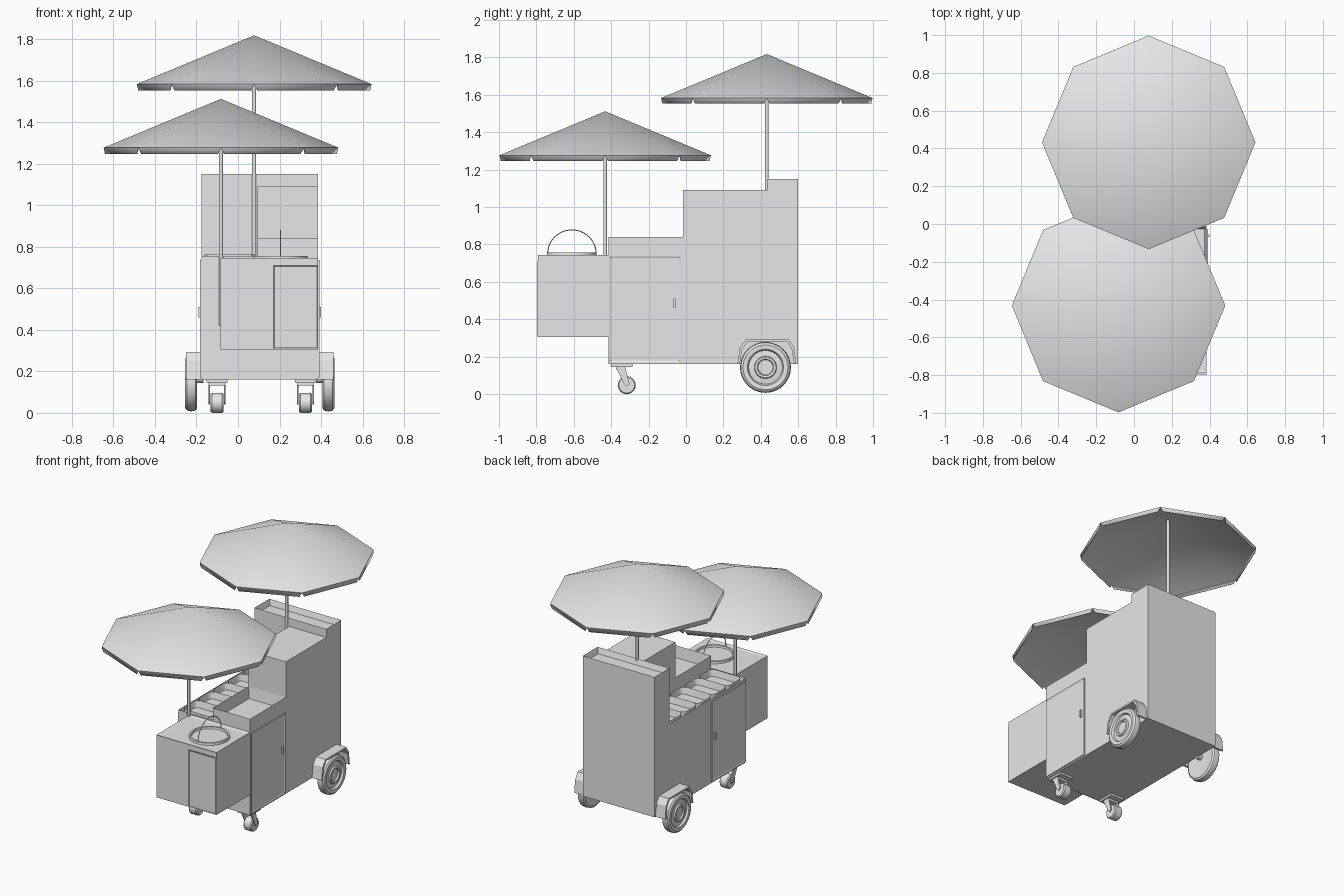
import bpy, bmesh, math
from mathutils import Vector, Matrix

if "Cube" in bpy.data.objects:
    bpy.data.objects.remove(bpy.data.objects["Cube"])

grey = bpy.data.materials.new("light_grey")
grey.use_nodes = True
COLOR = (0.8, 0.8, 0.8, 1)
grey.diffuse_color = COLOR
grey.node_tree.nodes["Principled BSDF"].inputs["Base Color"].default_value = COLOR

UP = Vector((0, 0, 1))
MID = 0.105          # centre line of the cart body
LEFT, RIGHT = MID - 0.28, MID + 0.28


def finish(name, bm, smooth=False):
    bmesh.ops.recalc_face_normals(bm, faces=bm.faces)
    mesh = bpy.data.meshes.new(name)
    bm.to_mesh(mesh)
    bm.free()
    mesh.materials.append(grey)
    ob = bpy.data.objects.new(name, mesh)
    bpy.context.collection.objects.link(ob)
    if smooth:
        bpy.ops.object.select_all(action='DESELECT')
        ob.select_set(True)
        bpy.context.view_layer.objects.active = ob
        bpy.ops.object.shade_smooth_by_angle(angle=math.radians(35))
    return ob


def box(name, x, y, z, wall=0, depth=0, side=UP, corner=0):
    """Box from ranges; optionally sinks a recess into the face on one side."""
    bm = bmesh.new()
    bmesh.ops.create_cube(bm, size=1)
    for v in bm.verts:
        v.co = [r[0] if c < 0 else r[1] for c, r in zip(v.co, (x, y, z))]
    bm.normal_update()
    if corner:
        upright = [e for e in bm.edges
                   if abs(e.verts[0].co.z - e.verts[1].co.z) > 1e-4]
        bmesh.ops.bevel(bm, geom=upright, offset=corner, segments=4,
                        profile=0.5, affect='EDGES')
        bm.normal_update()
    if depth:
        face = max(bm.faces, key=lambda f: f.normal.dot(side))
        bmesh.ops.inset_region(bm, faces=[face], thickness=wall)
        bmesh.ops.translate(bm, verts=face.verts, vec=-side * depth)
    return finish(name, bm, corner > 0)


def prism(name, outline, x0, x1):
    """Side outline (y, z) extruded across x."""
    bm = bmesh.new()
    face = bm.faces.new([bm.verts.new((x0, y, z)) for y, z in outline])
    out = bmesh.ops.extrude_face_region(bm, geom=[face])
    verts = [g for g in out["geom"] if isinstance(g, bmesh.types.BMVert)]
    bmesh.ops.translate(bm, verts=verts, vec=(x1 - x0, 0, 0))
    return finish(name, bm)


def lathe(name, profile, centre, axis, steps=40):
    """Profile of (radius, offset along axis) spun around the axis."""
    bm = bmesh.new()
    axis = Vector(axis)
    out = axis.orthogonal().normalized()
    c = Vector(centre)
    vs = [bm.verts.new(c + out * r + axis * h) for r, h in profile]
    edges = [bm.edges.new(p) for p in zip(vs, vs[1:])]
    bmesh.ops.spin(bm, geom=vs + edges, cent=c, axis=axis,
                   angle=math.tau, steps=steps)
    bmesh.ops.remove_doubles(bm, verts=bm.verts, dist=1e-4)
    return finish(name, bm, True)


# Cabinet and the boxes standing on it
SPLIT = 0.094        # between food counter and raised boxes
FRONT, STEP, REAR, BACK = -0.415, -0.016, 0.435, 0.6
box("cabinet_base", (LEFT, RIGHT), (FRONT, BACK), (0.16, 0.68))
box("food_counter", (LEFT, SPLIT), (FRONT, REAR), (0.68, 0.755), 0.012, 0.05)
box("side_tray", (SPLIT, RIGHT), (FRONT, STEP), (0.68, 0.84), 0.015, 0.08)
box("tall_cupboard", (SPLIT, RIGHT), (STEP, REAR), (0.68, 1.09))
box("rear_cupboard", (LEFT, RIGHT), (REAR, BACK), (0.68, 1.15), 0.018, 0.04)

# Food pans
PITCH = (REAR - FRONT - 0.03) / 5
for i in range(5):
    y = FRONT + 0.015 + i * PITCH
    box(f"food_pan_{i + 1}", (LEFT + 0.014, SPLIT - 0.014),
        (y + 0.003, y + PITCH - 0.003), (0.7, 0.762), 0.01, 0.045, corner=0.035)

# Front box with its door
box("front_box", (-0.084, RIGHT), (-0.79, FRONT), (0.305, 0.745), 0.025, 0.006)
box("front_door", (0.17, RIGHT), (-0.796, -0.789), (0.308, 0.71),
    0.008, 0.004, Vector((0, -1, 0)))

# Cooking ring with wire hoop
RING = Vector((0.205, -0.61, 0.74))
lathe("cooking_ring", [(0, 0.003), (0.115, 0.003), (0.118, 0.016),
                       (0.13, 0.016), (0.132, 0)], RING, UP)
hoop = bpy.data.curves.new("wire_hoop", 'CURVE')
hoop.dimensions = '3D'
hoop.bevel_depth = 0.003
hoop.bevel_resolution = 1
hoop.materials.append(grey)
arc = hoop.splines.new('POLY')
arc.points.add(24)
for i, p in enumerate(arc.points):
    a = math.pi * i / 24
    p.co = (RING.x, RING.y + 0.13 * math.cos(a), 0.75 + 0.128 * math.sin(a), 1)
bpy.context.collection.objects.link(bpy.data.objects.new("wire_hoop", hoop))

# Parts repeated on both sides
for label, s in (("left", 1), ("right", -1)):
    wall = MID + s * 0.28

    # Side door and handle
    box(f"{label}_door", sorted((wall, wall + s * 0.007)), (-0.41, -0.03),
        (0.17, 0.735), 0.012, 0.004, Vector((s, 0, 0)))
    box(f"{label}_door_handle", sorted((wall, wall + s * 0.014)),
        (-0.068, -0.056), (0.46, 0.51))

    # Big wheel, stepped from tyre to hub
    hub = (MID + s * 0.33, 0.425, 0.143)
    lathe(f"{label}_big_wheel",
          [(0, -0.025), (0.095, -0.025), (0.12, -0.028), (0.132, -0.02),
           (0.136, 0), (0.132, 0.02), (0.12, 0.029), (0.097, 0.027),
           (0.09, 0.014), (0.06, 0.018), (0.056, 0.028), (0.044, 0.028),
           (0.04, 0.018), (0, 0.018)], hub, (s, 0, 0))
    lathe(f"{label}_axle", [(0, 0), (0.02, 0), (0.02, 0.06), (0, 0.06)],
          (wall - s * 0.01, 0.425, 0.165), (s, 0, 0), 16)

    # Arched mudguard
    arch = [(-0.155, 0.16), (-0.142, 0.25), (-0.11, 0.293),
            (0.12, 0.293), (0.148, 0.25), (0.16, 0.16)]
    outer = [(0.43 + y, z) for y, z in arch]
    inner = [(0.43 + y * 0.92, z - 0.012 * (z > 0.2)) for y, z in arch]
    prism(f"{label}_mudguard", outer + inner[::-1], wall, wall + s * 0.075)

    # Caster
    cx = MID + 0.007 + s * 0.213
    box(f"{label}_caster_plate", (cx - 0.05, cx + 0.05),
        (-0.4, -0.285), (0.146, 0.161))
    box(f"{label}_caster_bridge", (cx - 0.04, cx + 0.04),
        (-0.375, -0.325), (0.132, 0.147))
    for side in (-1, 1):
        prism(f"{label}_caster_fork", [(-0.375, 0.146), (-0.325, 0.146),
              (-0.302, 0.055), (-0.317, 0.04), (-0.332, 0.055)],
              cx + side * 0.033, cx + side * 0.041)
    lathe(f"{label}_caster_wheel", [(0, -0.031), (0.042, -0.031), (0.048, -0.024),
          (0.048, 0.024), (0.042, 0.031), (0, 0.031)],
          (cx, -0.317, 0.048), (1, 0, 0), 24)


def parasol(name, x, y, rim, pole_foot):
    """Eight-sided canopy with a notched valance, on a slim pole."""
    bm = bmesh.new()
    tip = bm.verts.new((x, y, rim + 0.235))
    ring = [bm.verts.new((x + 0.565 * math.cos(a), y + 0.565 * math.sin(a), rim))
            for a in (math.tau * i / 8 for i in range(8))]
    for a, b in zip(ring, ring[1:] + ring[:1]):
        bm.faces.new((tip, a, b))
        drop = Vector((0, 0, -0.03))
        low = [bm.verts.new(p.co.lerp(q.co, 0.04) + drop) for p, q in ((b, a), (a, b))]
        bm.faces.new((b, a, low[1], low[0]))
    ob = finish(f"{name}_canopy", bm, True)
    shell = ob.modifiers.new("thickness", 'SOLIDIFY')
    shell.thickness = 0.004
    height = rim + 0.225 - pole_foot
    lathe(f"{name}_pole", [(0, 0), (0.01, 0), (0.01, height), (0, height)],
          (x, y, pole_foot), UP, 12)


parasol("rear_parasol", 0.078, 0.432, 1.583, 0.71)
parasol("front_parasol", -0.082, -0.432, 1.277, 0.42)
